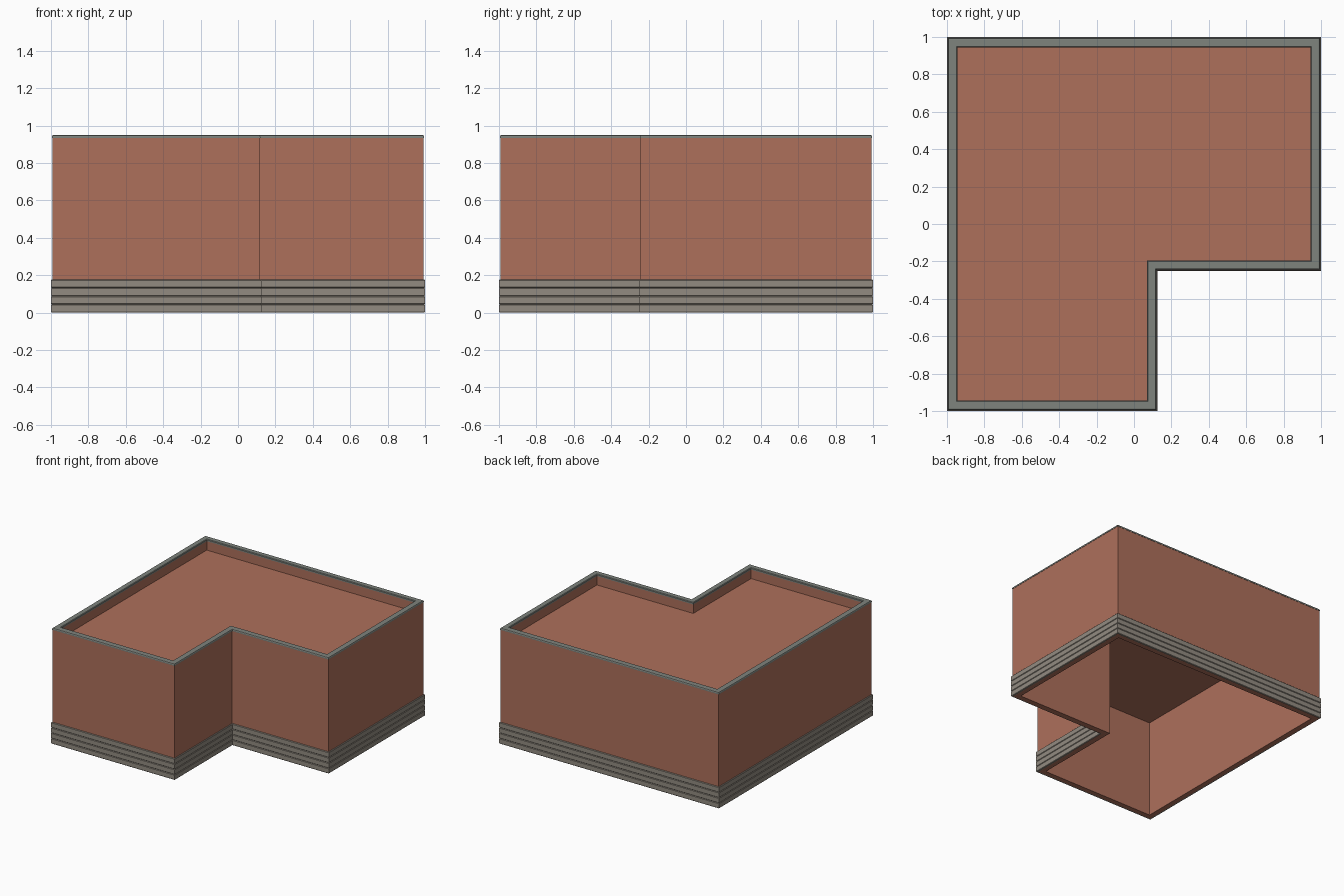
import bpy, bmesh

if "Cube" in bpy.data.objects:
    bpy.data.objects.remove(bpy.data.objects["Cube"])

# L-shaped footprint: corner position and inward direction
CORNERS = [((-1, -1), (1, 1)), ((0.125, -1), (-1, 1)), ((0.125, -0.25), (-1, 1)),
           ((1, -0.25), (-1, 1)), ((1, 1), (-1, -1)), ((-1, 1), (1, -1))]


def material(name, rgb):
    m = bpy.data.materials.new(name)
    m.diffuse_color = (*rgb, 1)
    m.use_nodes = True
    m.node_tree.nodes["Principled BSDF"].inputs["Base Color"].default_value = m.diffuse_color
    return m


def footprint(inset, z):
    return [(p[0] + d[0] * inset, p[1] + d[1] * inset, z) for p, d in CORNERS]


def finish(bm, name, mat):
    bmesh.ops.recalc_face_normals(bm, faces=bm.faces)
    mesh = bpy.data.meshes.new(name)
    bm.to_mesh(mesh)
    bm.free()
    mesh.materials.append(mat)
    ob = bpy.data.objects.new(name, mesh)
    bpy.context.collection.objects.link(ob)
    return ob


def sweep(name, profile, mat):
    """Sweep a closed (inset, z) profile around the footprint with mitred corners."""
    bm = bmesh.new()
    rings = [[bm.verts.new(c) for c in footprint(i, z)] for i, z in profile]
    for k, a in enumerate(rings):
        b = rings[(k + 1) % len(rings)]
        for j in range(len(a)):
            n = (j + 1) % len(a)
            bm.faces.new((a[j], a[n], b[n], b[j]))
    return finish(bm, name, mat)


def slab(name, inset, z0, z1, mat):
    bm = bmesh.new()
    base = bm.faces.new([bm.verts.new(c) for c in footprint(inset, z0)])
    top = bmesh.ops.extrude_face_region(bm, geom=[base], use_keep_orig=True)
    verts = [v for v in top["geom"] if isinstance(v, bmesh.types.BMVert)]
    bmesh.ops.translate(bm, verts=verts, vec=(0, 0, z1 - z0))
    return finish(bm, name, mat)


brick = material("brick", (0.42, 0.16, 0.105))
stone = material("stone", (0.29, 0.26, 0.22))
cap = material("cap", (0.21, 0.227, 0.205))

# Hollow walls rising past the roof as a parapet
sweep("walls", [(0.008, 0), (0.008, 0.937), (0.053, 0.937), (0.053, 0)], brick)

# Flat roof, edge buried in the walls
slab("roof", 0.03, 0.80, 0.86, brick)

# Coping with softened edges
sweep("coping", [(0.006, 0.934), (0.006, 0.942), (0.009, 0.948), (0.014, 0.95),
                 (0.05, 0.95), (0.055, 0.946), (0.055, 0.934)], cap)

# Plinth of four chamfered courses
h, c = 0.044, 0.004
outer = []
for i in range(4):
    z = i * h
    outer += [(c, z), (0, z + c), (0, z + h - c), (c, z + h)]
    if i < 3:
        outer.pop()
sweep("plinth", outer + [(0.014, 4 * h), (0.014, 0)], stone)
